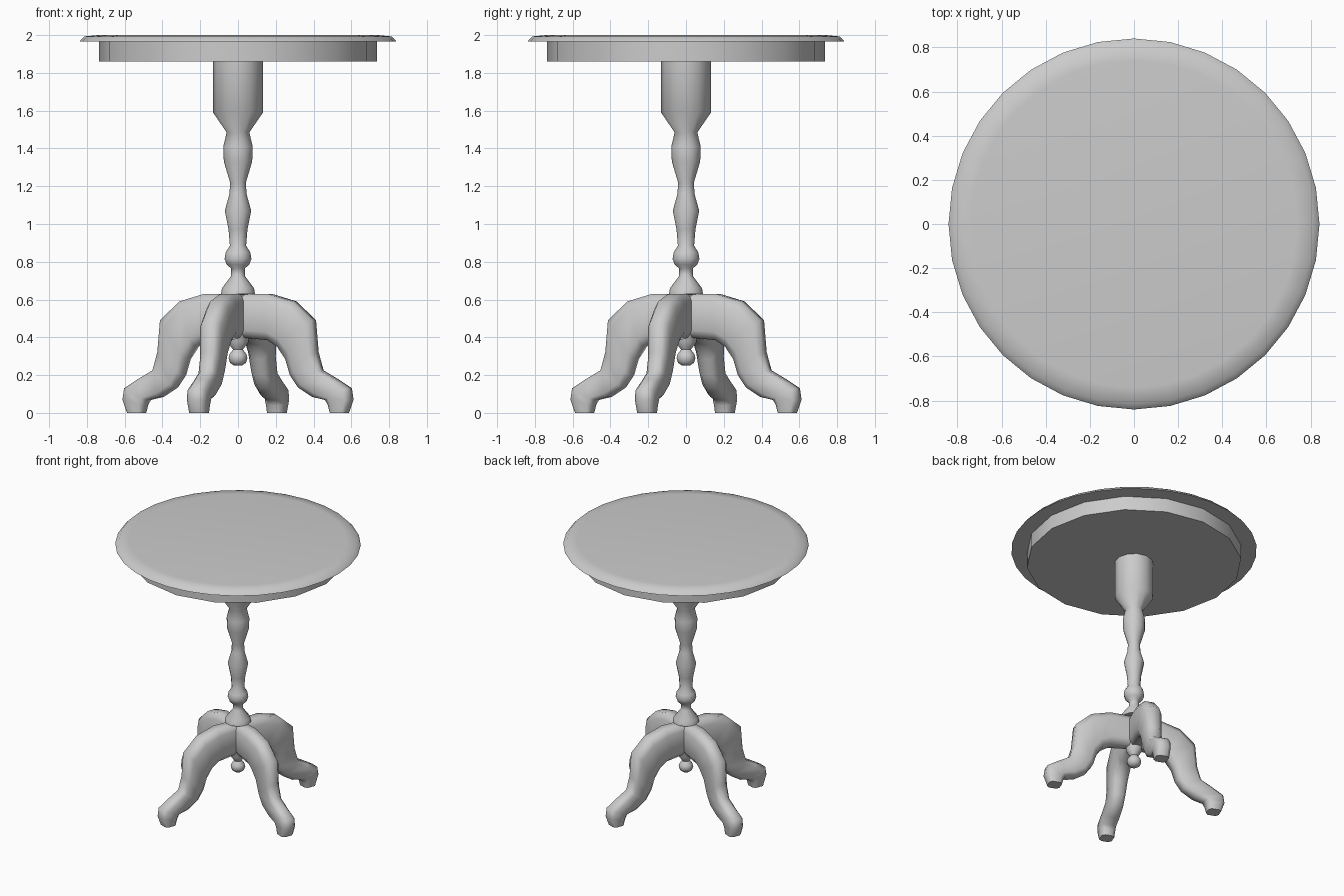
import bpy, bmesh
from math import cos, sin, pi, radians
from mathutils import Vector

if "Cube" in bpy.data.objects:
    bpy.data.objects.remove(bpy.data.objects["Cube"])


def finish(bm, name):
    bmesh.ops.recalc_face_normals(bm, faces=bm.faces)
    for f in bm.faces:
        f.smooth = True
    me = bpy.data.meshes.new(name)
    bm.to_mesh(me)
    bm.free()
    ob = bpy.data.objects.new(name, me)
    bpy.context.collection.objects.link(ob)
    return ob


def loft(bm, rings):
    """Bridge rings of points and cap both ends."""
    vs = [[bm.verts.new(p) for p in ring] for ring in rings]
    n = len(vs[0])
    for a, b in zip(vs, vs[1:]):
        for i in range(n):
            j = (i + 1) % n
            bm.faces.new((a[i], a[j], b[j], b[i]))
    bm.faces.new(vs[0])
    bm.faces.new(vs[-1])


def lathe(name, profile, sides):
    bm = bmesh.new()
    loft(bm, [[(r * cos(2 * pi * i / sides), r * sin(2 * pi * i / sides), z)
               for i in range(sides)] for r, z in profile])
    return finish(bm, name)


# Round top with a sloping rim, and the apron below it
lathe("table_top", [(0.84, 1.965), (0.815, 1.993), (0.74, 2.0)], 32)
lathe("apron", [(0.735, 1.86), (0.735, 1.968)], 16)

# Turned column with a pendant ball at its foot
lathe("column", [
    (0.132, 1.87), (0.132, 1.59), (0.06, 1.485), (0.078, 1.41), (0.075, 1.33),
    (0.042, 1.22), (0.045, 1.16), (0.07, 1.07), (0.05, 0.97), (0.043, 0.885),
    (0.065, 0.85), (0.071, 0.815), (0.06, 0.785), (0.036, 0.765), (0.036, 0.725),
    (0.085, 0.66), (0.09, 0.63), (0.055, 0.625), (0.055, 0.375), (0.026, 0.335),
    (0.045, 0.31), (0.05, 0.29), (0.042, 0.265), (0.02, 0.25)], 12)

# Curved leg stations: outer (r, z), inner (r, z), half width
STATIONS = [
    ((0.03, 0.63), (0.03, 0.40), 0.05), ((0.18, 0.63), (0.18, 0.385), 0.06),
    ((0.32, 0.59), (0.235, 0.35), 0.062), ((0.43, 0.49), (0.28, 0.285), 0.06),
    ((0.447, 0.32), (0.305, 0.20), 0.052), ((0.475, 0.225), (0.35, 0.135), 0.05),
    ((0.555, 0.18), (0.43, 0.085), 0.05), ((0.635, 0.13), (0.505, 0.068), 0.052),
    ((0.645, 0.07), (0.52, 0.04), 0.05), ((0.62, 0.0), (0.53, 0.0), 0.045)]
SECTION = [(1, .55), (.65, 1), (-.65, 1), (-1, .55),
           (-1, -.55), (-.65, -1), (.65, -1), (1, -.55)]


def leg(name, angle):
    d, t = Vector((cos(angle), sin(angle), 0)), Vector((-sin(angle), cos(angle), 0))
    rings = []
    for outer, inner, w in STATIONS:
        a = d * outer[0] + Vector((0, 0, outer[1]))
        b = d * inner[0] + Vector((0, 0, inner[1]))
        mid, half = (a + b) / 2, (a - b) / 2
        rings.append([mid + half * h + t * (w * s) for h, s in SECTION])
    bm = bmesh.new()
    loft(bm, rings)
    return finish(bm, name)


# Four legs, turned off the axes
for i, side in enumerate(("right", "back", "left", "front")):
    leg(side + "_leg", radians(-21 + 90 * i))

# Keep hard edges crisp where the rim, apron, leg ends and turnings meet
for ob in bpy.context.collection.objects:
    ob.select_set(True)
    bpy.context.view_layer.objects.active = ob
bpy.ops.object.shade_smooth_by_angle(angle=radians(60))
